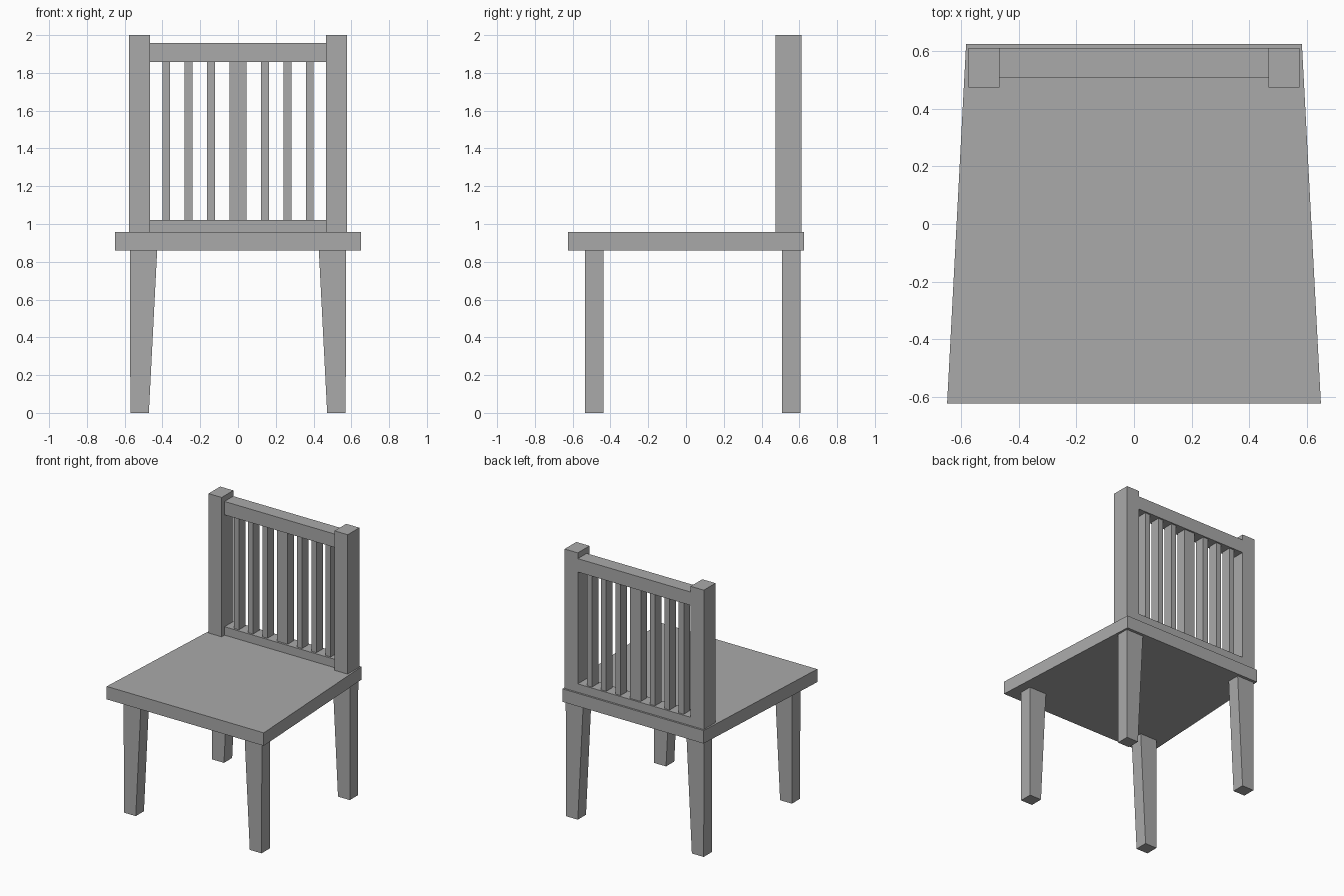
import bpy, bmesh

if "Cube" in bpy.data.objects:
    bpy.data.objects.remove(bpy.data.objects["Cube"])

# Dark grey finish shared by all parts
finish = bpy.data.materials.new("dark_grey")
finish.diffuse_color = (0.4, 0.4, 0.4, 1)
finish.use_nodes = True
finish.node_tree.nodes["Principled BSDF"].inputs["Base Color"].default_value = finish.diffuse_color


def prism(name, bottom, top, z0, z1):
    """Solid between two matching counter-clockwise outlines."""
    bm = bmesh.new()
    lo = [bm.verts.new((x, y, z0)) for x, y in bottom]
    hi = [bm.verts.new((x, y, z1)) for x, y in top]
    n = len(lo)
    bm.faces.new(lo[::-1])
    bm.faces.new(hi)
    for i in range(n):
        j = (i + 1) % n
        bm.faces.new((lo[i], lo[j], hi[j], hi[i]))
    bmesh.ops.recalc_face_normals(bm, faces=bm.faces[:])
    mesh = bpy.data.meshes.new(name)
    bm.to_mesh(mesh)
    bm.free()
    mesh.materials.append(finish)
    obj = bpy.data.objects.new(name, mesh)
    bpy.context.collection.objects.link(obj)
    return obj


def rect(x0, x1, y0, y1):
    return [(x0, y0), (x1, y0), (x1, y1), (x0, y1)]


def box(name, x0, x1, y0, y1, z0, z1):
    r = rect(x0, x1, y0, y1)
    return prism(name, r, r, z0, z1)


def mirror_x(obj):
    obj.modifiers.new("Mirror", 'MIRROR').use_axis[0] = True


SEAT_BOTTOM, SEAT_TOP = 0.86, 0.957

# Seat: wider at the front
outline = [(-0.65, -0.624), (0.65, -0.624), (0.584, 0.626), (-0.584, 0.626)]
prism("seat", outline, outline, SEAT_BOTTOM, SEAT_TOP)

# Legs: straight outside, tapered inside
for name, y0, y1 in (("front_leg", -0.535, -0.438), ("back_leg", 0.508, 0.605)):
    mirror_x(prism(name, rect(0.472, 0.57, y0, y1),
                   rect(0.428, 0.572, y0, y1), 0, SEAT_BOTTOM))

# Back posts
mirror_x(box("back_post", 0.467, 0.576, 0.474, 0.612, SEAT_TOP, 2.0))

# Back rails
box("top_rail", -0.467, 0.467, 0.508, 0.612, 1.857, 1.957)
box("bottom_rail", -0.467, 0.467, 0.508, 0.612, SEAT_TOP, 1.02)

# Slats: one wide in the middle, three narrow on each side
box("centre_slat", -0.045, 0.045, 0.523, 0.599, 1.02, 1.857)
for x in (0.143, 0.262, 0.38):
    mirror_x(box("side_slat", x - 0.021, x + 0.021, 0.523, 0.599, 1.02, 1.857))
